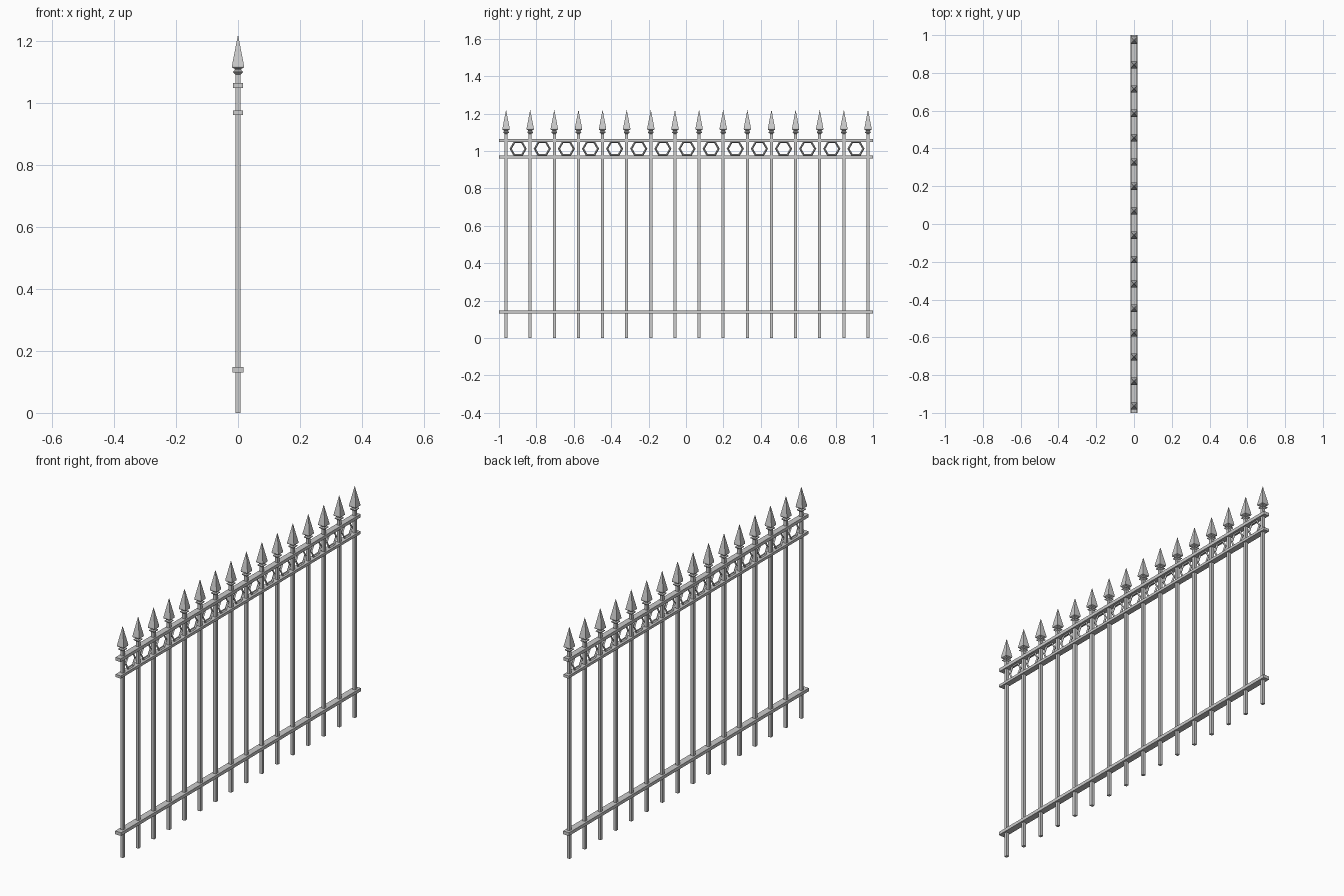
import bpy, bmesh, math

if "Cube" in bpy.data.objects:
    bpy.data.objects.remove(bpy.data.objects["Cube"])

COUNT, Y0, STEP = 16, -0.962, 0.129


def make(name, bm):
    bmesh.ops.recalc_face_normals(bm, faces=bm.faces)
    mesh = bpy.data.meshes.new(name)
    bm.to_mesh(mesh)
    bm.free()
    ob = bpy.data.objects.new(name, mesh)
    bpy.context.collection.objects.link(ob)
    return ob


def square_lathe(name, y, profile):
    """Stack square sections (half width, z) into a closed solid."""
    bm = bmesh.new()
    rings = [[bm.verts.new((sx * r, y + sy * r, z))
              for sx, sy in ((-1, -1), (1, -1), (1, 1), (-1, 1))] for r, z in profile]
    for a, b in zip(rings, rings[1:]):
        for i in range(4):
            j = (i + 1) % 4
            bm.faces.new((a[i], a[j], b[j], b[i]))
    bm.faces.new(rings[0])
    bm.faces.new(rings[-1])
    bmesh.ops.remove_doubles(bm, verts=bm.verts, dist=1e-6)
    return make(name, bm)


def rail(name, half_width, z0, z1):
    bm = bmesh.new()
    bmesh.ops.create_cube(bm, size=1)
    for v in bm.verts:
        v.co = (v.co.x * 2 * half_width, v.co.y * 2, z0 if v.co.z < 0 else z1)
    return make(name, bm)


# Horizontal rails
rail("bottom_rail", 0.0175, 0.131, 0.148)
rail("middle_rail", 0.016, 0.961, 0.975)
rail("top_rail", 0.0155, 1.048, 1.065)

# Pickets with collar and spear finial
for i in range(COUNT):
    y = Y0 + i * STEP
    square_lathe(f"picket_{i + 1}", y, [(0.008, 0), (0.008, 1.097)])
    square_lathe(f"finial_{i + 1}", y, [
        (0.008, 1.092), (0.0155, 1.098), (0.0155, 1.102), (0.010, 1.106),
        (0.011, 1.110), (0.019, 1.114), (0.0195, 1.120), (0.0005, 1.218)])

# Hexagonal rings between the upper rails
for i in range(COUNT - 1):
    bpy.ops.mesh.primitive_torus_add(
        major_segments=6, minor_segments=4, major_radius=0.040, minor_radius=0.006,
        location=(0, Y0 + (i + 0.5) * STEP, 1.012),
        rotation=(math.pi / 2, 0, math.pi / 2))
    bpy.context.object.name = f"hexagon_ring_{i + 1}"
